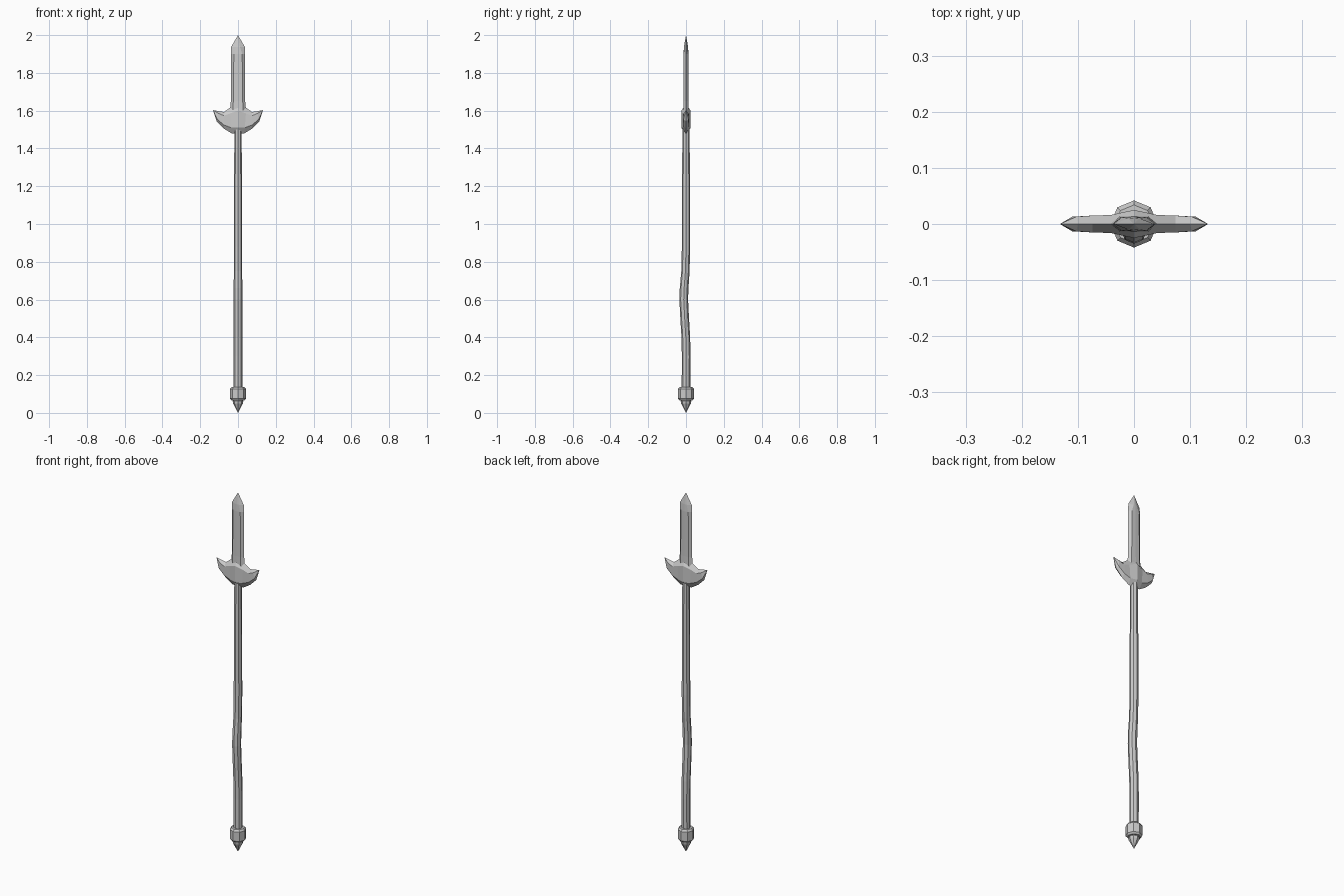
import bpy, bmesh
from math import cos, sin, pi

if "Cube" in bpy.data.objects:
    bpy.data.objects.remove(bpy.data.objects["Cube"])


def loft(name, rings):
    """Skin a list of equal-length point rings and cap the ends."""
    bm = bmesh.new()
    vs = [[bm.verts.new(p) for p in ring] for ring in rings]
    n = len(vs[0])
    for a, b in zip(vs, vs[1:]):
        for i in range(n):
            j = (i + 1) % n
            bm.faces.new((a[i], a[j], b[j], b[i]))
    bm.faces.new(vs[0][::-1])
    bm.faces.new(vs[-1])
    bmesh.ops.remove_doubles(bm, verts=bm.verts, dist=0.0003)
    bmesh.ops.recalc_face_normals(bm, faces=bm.faces)
    me = bpy.data.meshes.new(name)
    bm.to_mesh(me)
    bm.free()
    ob = bpy.data.objects.new(name, me)
    bpy.context.collection.objects.link(ob)
    return ob


def octagon(z, r, y=0.0):
    return [(r * cos(i * pi / 4), y + r * sin(i * pi / 4), z) for i in range(8)]


# Shaft with a slight forward bow at the grip
loft("shaft", [octagon(*s) for s in [
    (0.10, 0.023), (0.30, 0.023, 0.001), (0.40, 0.023, -0.001),
    (0.50, 0.023, -0.007), (0.60, 0.023, -0.012), (0.66, 0.023, -0.010),
    (0.75, 0.022, -0.003), (0.88, 0.022), (1.20, 0.021), (1.51, 0.019)]])

# Butt collar
loft("butt_collar", [octagon(*s) for s in [
    (0.066, 0.034), (0.075, 0.042), (0.127, 0.042), (0.137, 0.034)]])

# Butt spike
loft("butt_spike", [octagon(*s) for s in [
    (0.075, 0.020), (0.062, 0.028), (0.05, 0.026), (0.0, 0.0)]])


# Blade: flat centre, bevelled edges, pointed tip
def blade_ring(z, w, flat, t):
    return [(w, 0, z), (flat, t, z), (0, t * 1.1, z), (-flat, t, z),
            (-w, 0, z), (-flat, -t, z), (0, -t * 1.1, z), (flat, -t, z)]


loft("blade", [blade_ring(*s) for s in [
    (1.55, 0.045, 0.027, 0.014), (1.61, 0.042, 0.026, 0.013),
    (1.65, 0.038, 0.025, 0.012), (1.90, 0.038, 0.022, 0.012),
    (1.938, 0.036, 0.010, 0.010), (2.0, 0.0, 0.0, 0.0)]])


# Crescent guard: stations of bottom point, top point and half thickness
def guard_ring(b, t, th, side):
    def pt(f, y):
        return (side * (b[0] + (t[0] - b[0]) * f), y, b[1] + (t[1] - b[1]) * f)
    return [pt(0, 0), pt(0.22, th), pt(0.78, th), pt(1, 0), pt(0.78, -th), pt(0.22, -th)]


half = [((0, 1.475), (0, 1.635), 0.025),
        ((0.034, 1.48), (0.044, 1.615), 0.016),
        ((0.075, 1.505), (0.074, 1.593), 0.015),
        ((0.113, 1.543), (0.100, 1.597), 0.013),
        ((0.132, 1.603), (0.132, 1.603), 0.0)]
loft("crescent_guard", [guard_ring(*s, -1) for s in half[:0:-1]]
     + [guard_ring(*s, 1) for s in half])
